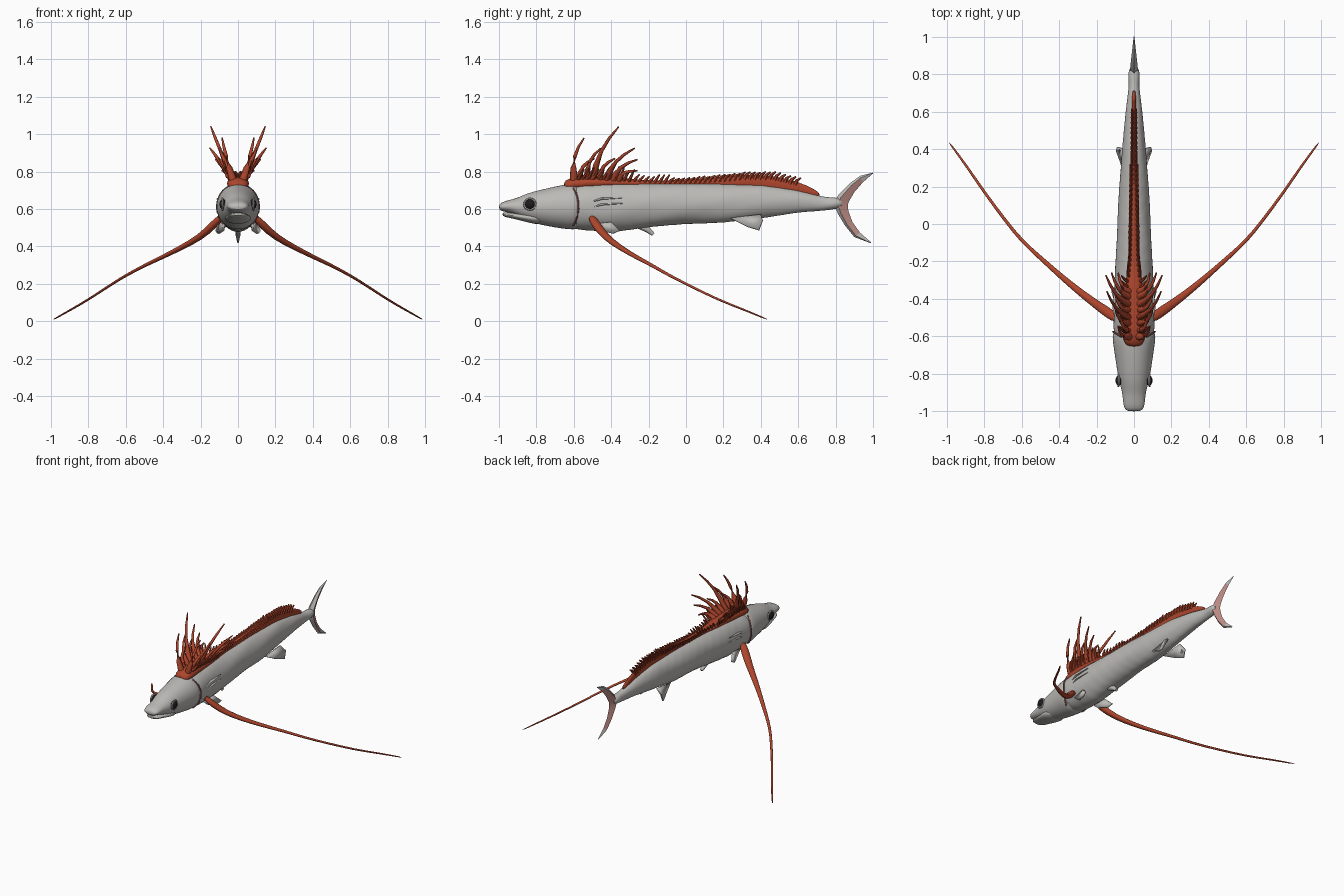
import bpy, bmesh, math, random
from mathutils import Vector

random.seed(4)
if "Cube" in bpy.data.objects:
    bpy.data.objects.remove(bpy.data.objects["Cube"], do_unlink=True)


def material(name, r, g, b):
    m = bpy.data.materials.new(name)
    m.use_nodes = True
    m.diffuse_color = (r, g, b, 1)
    m.node_tree.nodes["Principled BSDF"].inputs["Base Color"].default_value = (r, g, b, 1)
    return m


SILVER = material("silver grey", 0.50, 0.49, 0.47)
RED = material("fin red", 0.42, 0.06, 0.025)
PINK = material("tail pink", 0.52, 0.27, 0.24)
DARK = material("eye black", 0.012, 0.012, 0.014)
GILL = material("gill rose", 0.30, 0.11, 0.10)


def loft(bm, rings):
    """Skin a list of closed rings and cap both ends."""
    rows = [[bm.verts.new(p) for p in ring] for ring in rings]
    n = len(rows[0])
    for a, b in zip(rows, rows[1:]):
        for i in range(n):
            bm.faces.new((a[i], a[(i + 1) % n], b[(i + 1) % n], b[i]))
    bm.faces.new(rows[0])
    bm.faces.new(rows[-1])


def finish(name, bm, mats, mirror=False, subdiv=0, solid=0):
    bmesh.ops.recalc_face_normals(bm, faces=bm.faces)
    me = bpy.data.meshes.new(name)
    bm.to_mesh(me)
    bm.free()
    for m in mats:
        me.materials.append(m)
    ob = bpy.data.objects.new(name, me)
    bpy.context.collection.objects.link(ob)
    if solid:
        mod = ob.modifiers.new("thickness", "SOLIDIFY")
        mod.thickness, mod.offset = solid, 0
    if mirror:
        ob.modifiers.new("mirror", "MIRROR").use_mirror_merge = False
    if subdiv:
        mod = ob.modifiers.new("smooth", "SUBSURF")
        mod.levels = mod.render_levels = subdiv
    bpy.ops.object.select_all(action="DESELECT")
    bpy.context.view_layer.objects.active = ob
    ob.select_set(True)
    bpy.ops.object.shade_smooth_by_angle(angle=math.radians(50))
    return ob


def section(y, low, high, half, n=20, wave=0.0):
    """Oval cross-section; wave adds soft wrinkles."""
    ring = []
    for i in range(n):
        a = math.tau * i / n
        k = 1 + wave * math.sin(5 * abs(a - math.pi) + 31 * y) * math.sin(47 * y)
        ring.append((half * k * math.sin(a), y, (low + high) / 2 + (high - low) / 2 * k * math.cos(a)))
    return ring


def lerp(stations, y):
    for a, b in zip(stations, stations[1:]):
        if y <= b[0]:
            t = max(0, (y - a[0]) / (b[0] - a[0]))
            return [p + (q - p) * t for p, q in zip(a, b)][1:]
    return stations[-1][1:]


def tube(bm, points, radii, n=8, flat=1.0):
    """Tapered tube; flat squashes it across its second axis."""
    pts = [Vector(p) for p in points]
    rings = []
    for i, p in enumerate(pts):
        d = (pts[min(i + 1, len(pts) - 1)] - pts[max(i - 1, 0)]).normalized()
        u = d.cross(Vector((0.3, 0.2, 1))).normalized()
        v = d.cross(u)
        rings.append([p + radii[i] * (u * math.cos(math.tau * k / n) + v * flat * math.sin(math.tau * k / n))
                      for k in range(n)])
    loft(bm, rings)


# Trunk, from gill opening to tail root: y, bottom, top, half width
TRUNK = [(-0.64, .50, .725, .095), (-0.56, .485, .74, .112), (-0.40, .475, .745, .108),
         (-0.2, .50, .74, .10), (0, .52, .74, .09), (0.2, .525, .735, .08), (0.4, .55, .73, .064),
         (0.6, .58, .70, .045), (0.74, .592, .665, .028), (0.8, .60, .662, .034), (0.84, .61, .655, .02)]
bm = bmesh.new()
steps = 50
loft(bm, [section(y, *lerp(TRUNK, y), wave=.025) for y in
          [-0.64 + 1.48 * i / steps for i in range(steps + 1)]])
finish("body", bm, [SILVER], subdiv=1)

# Head with gill cover, then the lower jaw
HEAD = [(-1.0, .597, .622, .035), (-0.985, .588, .638, .054), (-0.94, .58, .65, .06),
        (-0.90, .56, .66, .063), (-0.85, .535, .685, .078), (-0.78, .515, .703, .092),
        (-0.70, .50, .722, .103), (-0.62, .488, .738, .116), (-0.585, .49, .735, .116),
        (-0.565, .51, .715, .100)]
bm = bmesh.new()
loft(bm, [section(*s) for s in HEAD])
finish("head", bm, [SILVER], subdiv=1)
JAW = [(-0.982, .565, .58, .03), (-0.965, .556, .583, .048), (-0.91, .546, .58, .057),
       (-0.85, .528, .58, .068), (-0.76, .51, .58, .075)]
bm = bmesh.new()
loft(bm, [section(*s) for s in JAW])
finish("lower_jaw", bm, [SILVER], subdiv=1)

# Eyes
bm = bmesh.new()
bmesh.ops.create_uvsphere(bm, u_segments=16, v_segments=10, radius=.027)
for v in bm.verts:
    v.co = (v.co.x * .7 + .08, v.co.y - .835, v.co.z + .626)
finish("eyes", bm, [DARK], mirror=True)
bm = bmesh.new()
tube(bm, [(.083, -.835 + .03 * math.cos(a), .626 + .03 * math.sin(a))
          for a in [math.tau * i / 16 for i in range(17)]], [.006] * 17, n=6)
finish("eye_rims", bm, [SILVER], mirror=True)

# Gill edge and flank folds
bm = bmesh.new()
arc = [math.radians(35 + 10 * i) for i in range(12)]
tube(bm, [(.112 * math.sin(a), -.64 + .065 * math.sin(a), .612 + .122 * math.cos(a)) for a in arc],
     [.005] * len(arc), n=6)
finish("gill_edges", bm, [GILL], mirror=True)
bm = bmesh.new()
for z in (.625, .655):
    tube(bm, [(.098, -.52, z - .02), (.106, -.45, z), (.103, -.34, z + .005)], [.004, .009, .003], flat=.6)
finish("flank_folds", bm, [SILVER], mirror=True)

# Long trailing side filaments
bm = bmesh.new()
tube(bm, [(.085, -.51, .565), (.13, -.48, .515), (.2, -.43, .45), (.3, -.355, .395), (.4, -.27, .345),
          (.5, -.18, .298), (.6, -.09, .245), (.68, .01, .195), (.8, .17, .115), (.9, .32, .058), (.993, .443, .006)],
     [.022, .03, .024, .019, .015, .012, .010, .009, .008, .007, .005], n=10, flat=.75)
finish("side_filaments", bm, [RED], mirror=True, subdiv=1)

# Red ridge along the back: y, bottom, top, half width
RIDGE = [(-0.655, .70, .745, .03), (-0.63, .695, .765, .062), (-0.56, .70, .78, .062), (-0.4, .71, .775, .055),
         (-0.28, .715, .762, .042), (-0.2, .72, .752, .026), (0, .72, .755, .02), (0.15, .715, .77, .017),
         (0.3, .71, .785, .015), (0.45, .70, .785, .013), (0.6, .675, .75, .012), (0.69, .665, .705, .011),
         (0.715, .665, .685, .006)]
bm = bmesh.new()
loft(bm, [section(*s, n=12) for s in RIDGE])
finish("dorsal_ridge", bm, [RED], subdiv=1)

# Tall paired spines: root y, then tip x, y, z
SPINES = [(-.60, .085, -.545, .98), (-.57, .07, -.49, .87), (-.53, .10, -.455, .925), (-.50, .145, -.36, 1.04),
          (-.46, .10, -.38, .87), (-.43, .15, -.275, .925), (-.39, .12, -.26, .865), (-.36, .085, -.26, .805)]
bm = bmesh.new()
for y, tx, ty, tz in SPINES:
    root, tip = Vector((.025, y, .75)), Vector((tx, ty, tz))
    path = []
    for t in (0, .25, .5, .75, 1):
        p = root.lerp(tip, t)
        bow = math.sin(math.pi * t)
        path.append(p + Vector((.008 * bow, -.022 * bow, .015 * bow)))
    tube(bm, path, [.022, .016, .010, .008, .004])
finish("front_spines", bm, [RED], mirror=True)

# Short backswept rays along the rest of the ridge
bm = bmesh.new()
y = -.58
while y < .6:
    low, high, half = lerp(RIDGE, y)
    rise = (.045 if y < -.3 else .026 if y < -.1 else .012) * random.uniform(.7, 1.3)
    spread = .04 if y < -.3 else .012 if y < .3 else .004
    tube(bm, [(half * .5, y, high - .025), (half * .6 + spread * .5, y + .012, high - .002),
              (half * .6 + spread, y + .034, high + rise)], [.011, .009, .004], n=6)
    y += .027
finish("dorsal_rays", bm, [RED], mirror=True)

# Crescent tail: leading and trailing edge points (y, z)
LEAD = [(.988, .417), (.90, .45), (.85, .512), (.812, .575), (.79, .63), (.812, .672), (.877, .738),
        (.93, .777), (1.0, .795)]
TRAIL = [(.99, .422), (.93, .474), (.89, .53), (.87, .585), (.865, .61), (.868, .635), (.90, .69),
         (.945, .742), (1.0, .79)]
bm = bmesh.new()
rings = []
for (ay, az), (by, bz) in zip(LEAD, TRAIL):
    ring = []
    for f, w in ((0, 0), (.28, 1), (.7, .5), (1, 0), (.7, -.5), (.28, -1)):
        y = ay + (by - ay) * f
        ring.append((w * (.002 + .11 * (1 - y)), y, az + (bz - az) * f))
    rings.append(ring)
loft(bm, rings)
bm.faces.ensure_lookup_table()
for i, f in enumerate(bm.faces):
    if i < 6 * (len(rings) - 1) and i % 6 in (1, 2, 3, 4) and 6 <= i < 42:
        f.material_index = 1
finish("tail_fin", bm, [SILVER, PINK])


# Small grey paired fins and the keel stub
def plate(name, points, thick, mirror=True):
    bm = bmesh.new()
    bm.faces.new([bm.verts.new(p) for p in points])
    finish(name, bm, [SILVER], mirror=mirror, solid=thick)


plate("rear_belly_fins", [(.045, .24, .55), (.05, .40, .57), (.088, .41, .54), (.092, .39, .487), (.07, .33, .505)], .01)
plate("front_belly_fins", [(.075, -.50, .52), (.09, -.40, .53), (.115, -.355, .485), (.105, -.39, .468),
                           (.08, -.46, .485)], .014)
bm = bmesh.new()
tube(bm, [(0, -.25, .515), (0, -.205, .49), (0, -.175, .464)], [.022, .017, .010])
finish("keel_stub", bm, [SILVER])
